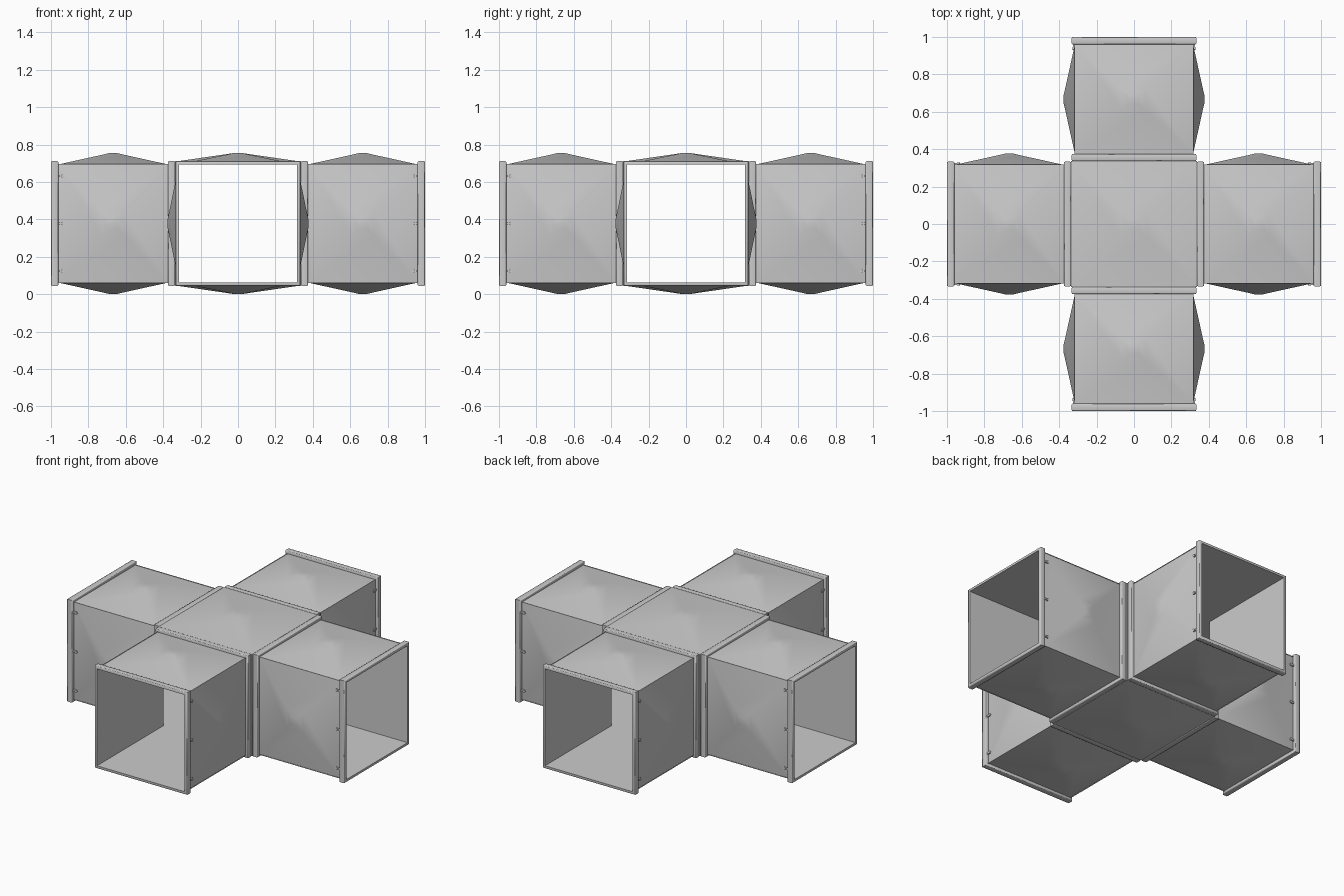
import bpy, bmesh, math
from mathutils import Matrix, Vector

if "Cube" in bpy.data.objects:
    bpy.data.objects.remove(bpy.data.objects["Cube"])

CZ = 0.3775      # height of the duct axis
WALL = 0.315     # half width of the bore
RIM = 0.333      # half width of the flanges


def finish(name, bm, matrix, smooth=None):
    bmesh.ops.recalc_face_normals(bm, faces=bm.faces)
    me = bpy.data.meshes.new(name)
    bm.to_mesh(me)
    bm.free()
    ob = bpy.data.objects.new(name, me)
    bpy.context.collection.objects.link(ob)
    ob.matrix_world = matrix
    if smooth:
        bpy.context.view_layer.objects.active = ob
        ob.select_set(True)
        bpy.ops.object.shade_smooth_by_angle(angle=math.radians(smooth))
        ob.select_set(False)
    return ob


def ring_loft(bm, rings):
    loops = [[bm.verts.new(p) for p in r] for r in rings]
    for a, b in zip(loops, loops[1:]):
        for i in range(4):
            j = (i + 1) % 4
            bm.faces.new((a[i], a[j], b[j], b[i]))
    return loops


def panel(name, cx, hx, hy, edge, apex, matrix):
    """Cross-broken sheet: flat inside, shallow softened pyramid outside."""
    bm = bmesh.new()
    rings = []
    for t, z in ((1, WALL), (1, edge), (0.2, edge + 0.84 * (apex - edge)),
                 (0.08, edge + 0.975 * (apex - edge))):
        rings.append([(cx + sx * hx * t, sy * hy * t, z)
                      for sx, sy in ((-1, -1), (1, -1), (1, 1), (-1, 1))])
    loops = ring_loft(bm, rings)
    bm.faces.new(loops[0])
    tip = bm.verts.new((cx, 0, apex))
    for i in range(4):
        bm.faces.new((loops[-1][i], loops[-1][(i + 1) % 4], tip))
    return finish(name, bm, matrix, 30)


def flange(name, x0, x1, matrix):
    """Square frame swept from a small rounded profile."""
    b = 0.006
    prof = [(x0, WALL), (x0, RIM - b), (x0 + b * 0.3, RIM - b * 0.3), (x0 + b, RIM),
            (x1 - b, RIM), (x1 - b * 0.3, RIM - b * 0.3), (x1, RIM - b), (x1, WALL),
            (x0, WALL)]
    bm = bmesh.new()
    ring_loft(bm, [[(x, -r, -r), (x, r, -r), (x, r, r), (x, -r, r)] for x, r in prof])
    for_m = [[x, r] for x, r in prof]
    bmesh.ops.remove_doubles(bm, verts=bm.verts, dist=1e-5)
    return finish(name, bm, matrix, 50)


def box(bm, lo, hi):
    lo, hi = Vector(lo), Vector(hi)
    m = Matrix.Translation((lo + hi) / 2) @ Matrix.Diagonal((*(hi - lo), 1))
    bmesh.ops.create_cube(bm, size=1, matrix=m)


lift = Matrix.Translation((0, 0, CZ))

# four arms, each with two flanges, four panels, seams and clips
for a in range(4):
    turn = lift @ Matrix.Rotation(a * math.pi / 2, 4, 'Z')
    flange(f"inner_flange_{a}", 0.336, 0.375, turn)
    flange(f"outer_flange_{a}", 0.96, 1.0, turn)
    for k in range(4):
        side = turn @ Matrix.Rotation(k * math.pi / 2, 4, 'X')
        panel(f"arm_panel_{a}_{k}", 0.6675, 0.2925, WALL, 0.316, CZ, side)
        # folded corner seam
        bm = bmesh.new()
        box(bm, (0.375, WALL, WALL), (0.96, 0.3185, 0.3185))
        finish(f"corner_seam_{a}_{k}", bm, side)
        # clips on the two upright walls only
        if k % 2:
            bm = bmesh.new()
            for y in (-0.254, 0, 0.254):
                bmesh.ops.create_cone(bm, cap_ends=True, segments=12, radius1=0.009,
                                      radius2=0.009, depth=0.014,
                                      matrix=Matrix.Translation((0.938, y, 0.322)))
                box(bm, (0.938, y - 0.006, 0.315), (0.96, y + 0.006, 0.326))
            finish(f"clips_{a}_{k}", bm, side, 40)

# top and bottom of the crossing
for k, name in ((0, "centre_top_panel"), (2, "centre_bottom_panel")):
    panel(name, 0, 0.337, 0.337, 0.331, CZ, lift @ Matrix.Rotation(k * math.pi / 2, 4, 'X'))

# slim posts joining neighbouring flanges
for a in range(4):
    bm = bmesh.new()
    box(bm, (WALL, WALL, -0.331), (0.337, 0.337, 0.331))
    finish(f"corner_post_{a}", bm, lift @ Matrix.Rotation(a * math.pi / 2, 4, 'Z'))
